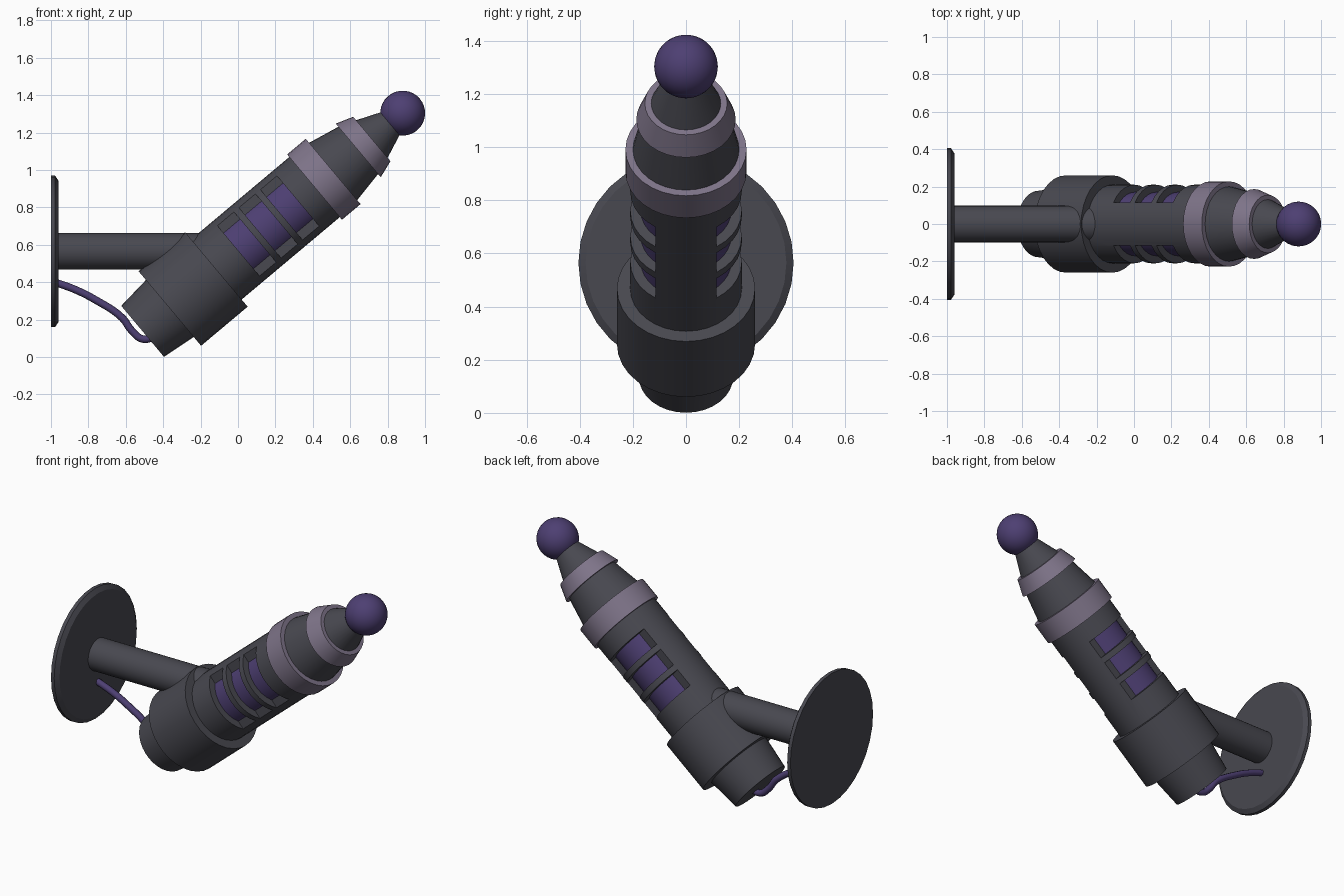
import bpy, bmesh, math
from mathutils import Matrix, Vector

cube = bpy.data.objects.get("Cube")
if cube:
    bpy.data.objects.remove(cube, do_unlink=True)

SIDES = 32
# Frames whose local z runs along the tilted barrel and along the wall arm
BARREL = Matrix.Translation((-0.51, 0, 0.137)) @ Matrix.Rotation(math.radians(50), 4, 'Y')
WALL = Matrix.Translation((-1, 0, 0.565)) @ Matrix.Rotation(math.radians(90), 4, 'Y')


def material(name, rgb):
    mat = bpy.data.materials.new(name)
    mat.use_nodes = True
    mat.diffuse_color = (*rgb, 1)
    mat.node_tree.nodes["Principled BSDF"].inputs["Base Color"].default_value = (*rgb, 1)
    return mat


GREY = material("dark grey", (0.065, 0.065, 0.08))
MAUVE = material("mauve grey", (0.21, 0.175, 0.25))
PURPLE = material("deep purple", (0.075, 0.05, 0.17))


def finish(bm, name, mat, frame):
    bmesh.ops.recalc_face_normals(bm, faces=bm.faces)
    mesh = bpy.data.meshes.new(name)
    bm.to_mesh(mesh)
    bm.free()
    mesh.materials.append(mat)
    obj = bpy.data.objects.new(name, mesh)
    obj.matrix_world = frame
    bpy.context.collection.objects.link(obj)
    return obj


def smooth(obj):
    bpy.ops.object.select_all(action='DESELECT')
    obj.select_set(True)
    bpy.context.view_layer.objects.active = obj
    bpy.ops.object.shade_smooth_by_angle(angle=math.radians(25))


def lathe(name, profile, mat, frame):
    """Solid of revolution from (height, radius) pairs, capped at both ends."""
    bm = bmesh.new()
    rings = []
    for height, radius in profile:
        angles = [math.tau * i / SIDES for i in range(SIDES)]
        rings.append([bm.verts.new((radius * math.cos(a), radius * math.sin(a), height))
                      for a in angles])
    for low, high in zip(rings, rings[1:]):
        for i in range(SIDES):
            j = (i + 1) % SIDES
            bm.faces.new((low[i], low[j], high[j], high[i]))
    bm.faces.new(rings[0])
    bm.faces.new(rings[-1])
    return finish(bm, name, mat, frame)


# Turned parts of the barrel, from the base to the tip
parts = [
    ("base_cap", [(0, 0.178), (0.2, 0.2)], GREY),
    ("collar", [(0.19, 0.26), (0.515, 0.26)], GREY),
    ("glow_core", [(0.6, 0.17), (1.15, 0.17)], PURPLE),
    ("large_ring", [(1.2, 0.228), (1.33, 0.228)], MAUVE),
    ("upper_cone", [(1.32, 0.202), (1.52, 0.162)], GREY),
    ("small_ring", [(1.505, 0.187), (1.6, 0.155)], MAUVE),
    ("tip_cone", [(1.59, 0.135), (1.75, 0.07)], GREY),
]
for name, profile, mat in parts:
    smooth(lathe(name, profile, mat, BARREL))

# Main barrel with three slots cut into each side
barrel = lathe("barrel", [(0.5, 0.21), (1.21, 0.21)], GREY, BARREL)
bm = bmesh.new()
for middle in (0.727, 0.877, 1.027):
    for side in (-1, 1):
        place = Matrix.Translation((0, side * 0.215, middle)) @ Matrix.Diagonal((0.6, 0.2, 0.115, 1))
        bmesh.ops.create_cube(bm, size=1, matrix=place)
cutter = finish(bm, "slot_cutter", GREY, BARREL)
cutter.hide_render = True
cut = barrel.modifiers.new("slots", 'BOOLEAN')
cut.operation = 'DIFFERENCE'
cut.solver = 'EXACT'
cut.object = cutter
bpy.context.view_layer.update()
bpy.context.view_layer.objects.active = barrel
bpy.ops.object.modifier_apply(modifier=cut.name)
bpy.data.objects.remove(cutter, do_unlink=True)
smooth(barrel)

# Ball on the tip
bm = bmesh.new()
bmesh.ops.create_uvsphere(bm, u_segments=32, v_segments=16, radius=0.12)
smooth(finish(bm, "tip_ball", PURPLE, BARREL @ Matrix.Translation((0, 0, 1.815))))

# Wall plate and arm
smooth(lathe("wall_plate", [(0, 0.405), (0.022, 0.405), (0.04, 0.378)], GREY, WALL))
smooth(lathe("wall_arm", [(0.03, 0.098), (0.8, 0.098)], GREY, WALL))

# Cable from the plate to the base
path = [(-0.98, 0.4), (-0.87, 0.36), (-0.765, 0.307), (-0.62, 0.21),
        (-0.567, 0.14), (-0.51, 0.096), (-0.45, 0.105)]
curve = bpy.data.curves.new("cable", 'CURVE')
curve.dimensions = '3D'
curve.bevel_depth = 0.02
curve.bevel_resolution = 2
curve.resolution_u = 6
curve.use_fill_caps = True
spline = curve.splines.new('BEZIER')
spline.bezier_points.add(len(path) - 1)
for point, (x, z) in zip(spline.bezier_points, path):
    point.co = Vector((x, 0, z))
    point.handle_left_type = point.handle_right_type = 'AUTO'
curve.materials.append(PURPLE)
bpy.context.collection.objects.link(bpy.data.objects.new("cable", curve))
